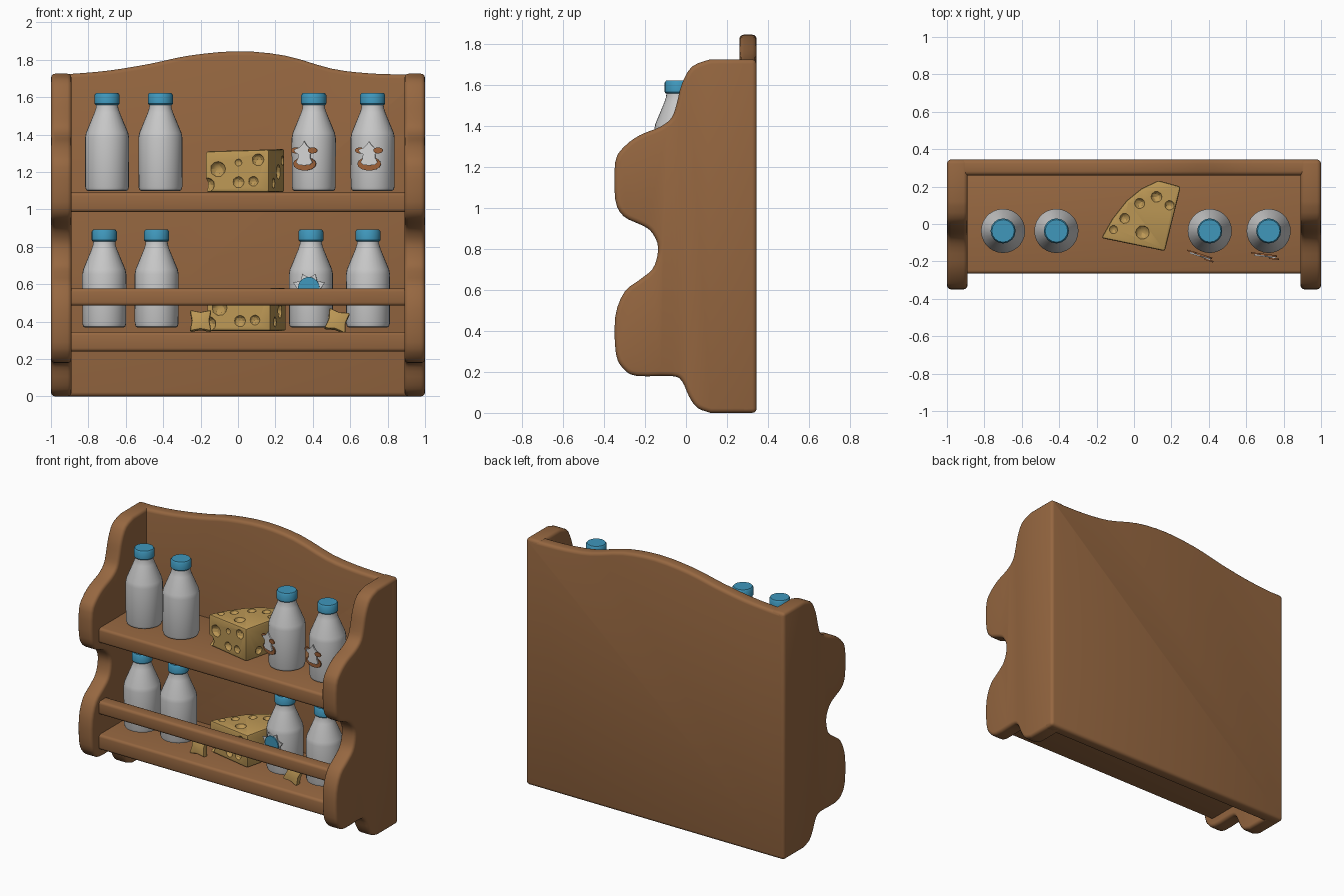
import bpy, bmesh, math
from mathutils import Vector, Matrix

if "Cube" in bpy.data.objects:
    bpy.data.objects.remove(bpy.data.objects["Cube"])


def material(name, r, g, b):
    m = bpy.data.materials.new(name)
    m.diffuse_color = (r, g, b, 1)
    m.use_nodes = True
    m.node_tree.nodes["Principled BSDF"].inputs["Base Color"].default_value = m.diffuse_color
    return m


WOOD = material("wood", 0.305, 0.136, 0.052)
MILK = material("bottle_white", 0.58, 0.58, 0.58)
BLUE = material("cap_blue", 0.05, 0.31, 0.50)
CHEESE = material("cheese_yellow", 0.50, 0.31, 0.09)
WHITE = material("label_white", 0.66, 0.66, 0.66)
BROWN = material("label_brown", 0.34, 0.12, 0.04)

# Plane orientations: local (x, y, extrusion) -> world
FLAT = Matrix.Identity(4)
FRONT = Matrix(((1, 0, 0, 0), (0, 0, 1, 0), (0, 1, 0, 0), (0, 0, 0, 1)))   # x, z drawn, y depth
SIDE = Matrix(((0, 0, 1, 0), (1, 0, 0, 0), (0, 1, 0, 0), (0, 0, 0, 1)))    # y, z drawn, x depth


def make(name, bm, mat):
    bmesh.ops.recalc_face_normals(bm, faces=bm.faces)
    me = bpy.data.meshes.new(name)
    bm.to_mesh(me)
    bm.free()
    me.materials.append(mat)
    ob = bpy.data.objects.new(name, me)
    bpy.context.collection.objects.link(ob)
    return ob


def finish(ob, bevel=0.0, angle=35, segments=3):
    if bevel:
        m = ob.modifiers.new("round", 'BEVEL')
        m.width, m.segments, m.limit_method = bevel, segments, 'ANGLE'
        m.angle_limit = math.radians(40)
    bpy.ops.object.select_all(action='DESELECT')
    ob.select_set(True)
    bpy.context.view_layer.objects.active = ob
    bpy.ops.object.convert(target='MESH')
    bpy.ops.object.shade_smooth_by_angle(angle=math.radians(angle))
    return ob


def prism(name, pts, d0, d1, plane, mat):
    bm = bmesh.new()
    f = bm.faces.new([bm.verts.new((a, b, d0)) for a, b in pts])
    ext = bmesh.ops.extrude_face_region(bm, geom=[f])
    vs = [v for v in ext['geom'] if isinstance(v, bmesh.types.BMVert)]
    bmesh.ops.translate(bm, verts=vs, vec=(0, 0, d1 - d0))
    bm.transform(plane)
    return make(name, bm, mat)


def spline(pts, n=3):
    """Catmull-Rom curve through an open chain of points."""
    p = [Vector(q) for q in [pts[0]] + pts + [pts[-1]]]
    out = []
    for i in range(1, len(p) - 2):
        a, b, c, d = p[i - 1:i + 3]
        for k in range(n):
            t = k / n
            v = 0.5 * (2 * b + (c - a) * t + (2 * a - 5 * b + 4 * c - d) * t * t
                       + (3 * b - a - 3 * c + d) * t ** 3)
            out.append((v.x, v.y))
    return out + [tuple(pts[-1])]


def lathe(name, profile, segs, loc, mat):
    bm = bmesh.new()
    rings = [[bm.verts.new((r * math.cos(2 * math.pi * k / segs),
                            r * math.sin(2 * math.pi * k / segs), z)) for k in range(segs)]
             for r, z in profile]
    for a, b in zip(rings, rings[1:]):
        for k in range(segs):
            j = (k + 1) % segs
            bm.faces.new((a[k], a[j], b[j], b[k]))
    bm.faces.new(rings[0])
    bm.faces.new(rings[-1])
    ob = finish(make(name, bm, mat))
    ob.location = loc
    return ob


def rect(x0, x1, y0, y1):
    return [(x0, y0), (x1, y0), (x1, y1), (x0, y1)]


def ellipse(cx, cz, rx, rz, n=14):
    return [(cx + rx * math.cos(2 * math.pi * k / n), cz + rz * math.sin(2 * math.pi * k / n))
            for k in range(n)]


# Scalloped side panels
edge = spline([(0.12, 0), (0.055, 0.025), (0.015, 0.08), (-0.02, 0.155), (-0.07, 0.18),
               (-0.24, 0.18), (-0.305, 0.215), (-0.342, 0.29), (-0.345, 0.47), (-0.30, 0.59),
               (-0.225, 0.65), (-0.165, 0.70), (-0.14, 0.765), (-0.14, 0.83), (-0.175, 0.89),
               (-0.225, 0.92), (-0.305, 0.96), (-0.345, 1.04), (-0.345, 1.225), (-0.30, 1.30),
               (-0.225, 1.355), (-0.127, 1.395), (-0.07, 1.44), (-0.045, 1.51), (-0.02, 1.605),
               (0.03, 1.69), (0.12, 1.725)])
for side, x0, x1 in (("left", -1, -0.89), ("right", 0.89, 1)):
    finish(prism(side + "_side_panel", [(0.344, 0)] + edge + [(0.344, 1.725)],
                 x0, x1, SIDE, WOOD), 0.022)

# Back board with arched top
arch = spline([(-1, 1.72), (-0.88, 1.725), (-0.69, 1.742), (-0.47, 1.778), (-0.26, 1.822), (0, 1.845),
               (0.25, 1.822), (0.5, 1.752), (0.7, 1.727), (0.88, 1.721), (1, 1.72)])
finish(prism("back_board", [(1, 0), (-1, 0)] + arch, 0.26, 0.345, FRONT, WOOD), 0.022)

# Shelves and front rail
for name, y1, z0, z1 in (("upper_shelf", 0.28, 0.985, 1.09), ("lower_shelf", 0.28, 0.24, 0.345),
                         ("front_rail", -0.175, 0.485, 0.577)):
    finish(prism(name, rect(-0.265, y1, z0, z1), -0.91, 0.91, SIDE, WOOD), 0.018)

# Milk bottles with caps
body = [(0.100, 0), (0.112, 0.006), (0.117, 0.022), (0.118, 0.285), (0.113, 0.312),
        (0.068, 0.42), (0.060, 0.445), (0.058, 0.47)]
cap = [(0.062, 0.462), (0.067, 0.468), (0.067, 0.514), (0.060, 0.524)]
for row, z, xs in (("upper", 1.097, (-0.70, -0.415, 0.405, 0.72)),
                   ("lower", 0.367, (-0.715, -0.435, 0.39, 0.695))):
    for i, x in enumerate(xs):
        lathe(f"{row}_bottle_{i + 1}", body, 28, (x, -0.037, z), MILK)
        lathe(f"{row}_bottle_cap_{i + 1}", cap, 16, (x, -0.037, z), BLUE)

# Cow head labels: layered thin plates
half = [(0, 0.08), (0.012, 0.06), (0.028, 0.045), (0.058, 0.034), (0.052, 0.02), (0.033, 0.01),
        (0.034, -0.012), (0.046, -0.034), (0.03, -0.048), (0, -0.05)]
face = half + [(-x, z) for x, z in half[-2:0:-1]]
layers = [("cow_muzzle", ellipse(0, -0.042, 0.064, 0.036), 0.0, BROWN),
          ("cow_left_ear", ellipse(-0.050, 0.030, 0.026, 0.016), 0.0, BROWN),
          ("cow_right_ear", ellipse(0.050, 0.030, 0.026, 0.016), -0.016, BROWN),
          ("cow_face", face, -0.008, WHITE)]
for i, (x, y, turn) in enumerate(((0.358, -0.160, -18), (0.702, -0.160, -7))):
    for name, pts, off, mat in layers:
        ob = finish(prism(f"{name}_{i + 1}", pts, off - 0.008, off, FRONT, mat))
        ob.location, ob.rotation_euler = (x, y, 1.285), (0, 0, math.radians(turn))

# Splash label on a lower bottle
spikes = [((0.092 if k % 2 else 0.062) * math.sin(k * math.pi / 8),
           (0.085 if k % 2 else 0.06) * math.cos(k * math.pi / 8)) for k in range(16)]
for name, pts, off, mat in (("splash_label", spikes, 0, WHITE),
                            ("splash_dot", ellipse(0, 0.005, 0.058, 0.058, 18), -0.008, BLUE)):
    ob = finish(prism(name, pts, off - 0.008, off, FRONT, mat))
    ob.location, ob.rotation_euler = (0.38, -0.155, 0.575), (0, 0, math.radians(-8))

# Cheese wedge with scooped holes
outline = [(-0.175, -0.075), (0.165, -0.145), (0.25, 0.2), (0.13, 0.233), (0.04, 0.19),
           (-0.04, 0.125), (-0.115, 0.03)]
wedge = prism("upper_cheese", outline, 1.092, 1.315, FLAT, CHEESE)
for v in wedge.data.vertices:      # slightly uneven top
    if v.co.z > 1.2:
        v.co.z += 0.03 * v.co.x
finish(wedge, 0.012, segments=2)
holes = [(-0.11, -0.105, 1.215, 0.045), (0.0, -0.125, 1.145, 0.034), (0.08, -0.14, 1.15, 0.03),
         (0.105, -0.145, 1.265, 0.035), (-0.165, -0.085, 1.13, 0.04), (0.0, -0.125, 1.25, 0.024),
         (-0.05, 0.03, 1.325, 0.03), (0.03, 0.11, 1.325, 0.03), (0.12, 0.145, 1.33, 0.032),
         (0.19, 0.10, 1.33, 0.028), (0.045, -0.045, 1.33, 0.04), (-0.11, -0.03, 1.322, 0.025),
         (0.225, 0.06, 1.2, 0.042), (0.2, -0.045, 1.14, 0.03), (0.247, 0.15, 1.26, 0.028),
         (-0.07, 0.11, 1.2, 0.04), (0.05, 0.21, 1.2, 0.035)]
bm = bmesh.new()
for x, y, z, r in holes:
    bmesh.ops.create_icosphere(bm, subdivisions=2, radius=r, matrix=Matrix.Translation((x, y, z)))
cutter = make("cheese_hole_cutter", bm, CHEESE)
cutter.hide_render = True
cut = wedge.modifiers.new("holes", 'BOOLEAN')
cut.object, cut.operation, cut.solver = cutter, 'DIFFERENCE', 'EXACT'
finish(wedge)
bpy.data.objects.remove(cutter)
lower = wedge.copy()
lower.name = "lower_cheese"
lower.location = (0.008, 0, -0.742)
bpy.context.collection.objects.link(lower)

# Small star-shaped cheese pieces
for i, (x, turn) in enumerate(((-0.2, 0), (0.53, -14))):
    pts = [((0.082 if k % 2 else 0.047) * math.cos(k * math.pi / 4),
            (0.082 if k % 2 else 0.047) * math.sin(k * math.pi / 4)) for k in range(8)]
    ob = finish(prism(f"cheese_star_{i + 1}", pts, -0.022, 0.022, FRONT, CHEESE), 0.01, segments=2)
    ob.location = (x, -0.14, 0.402)
    ob.rotation_euler = (math.radians(-12), math.radians(-turn), 0)
